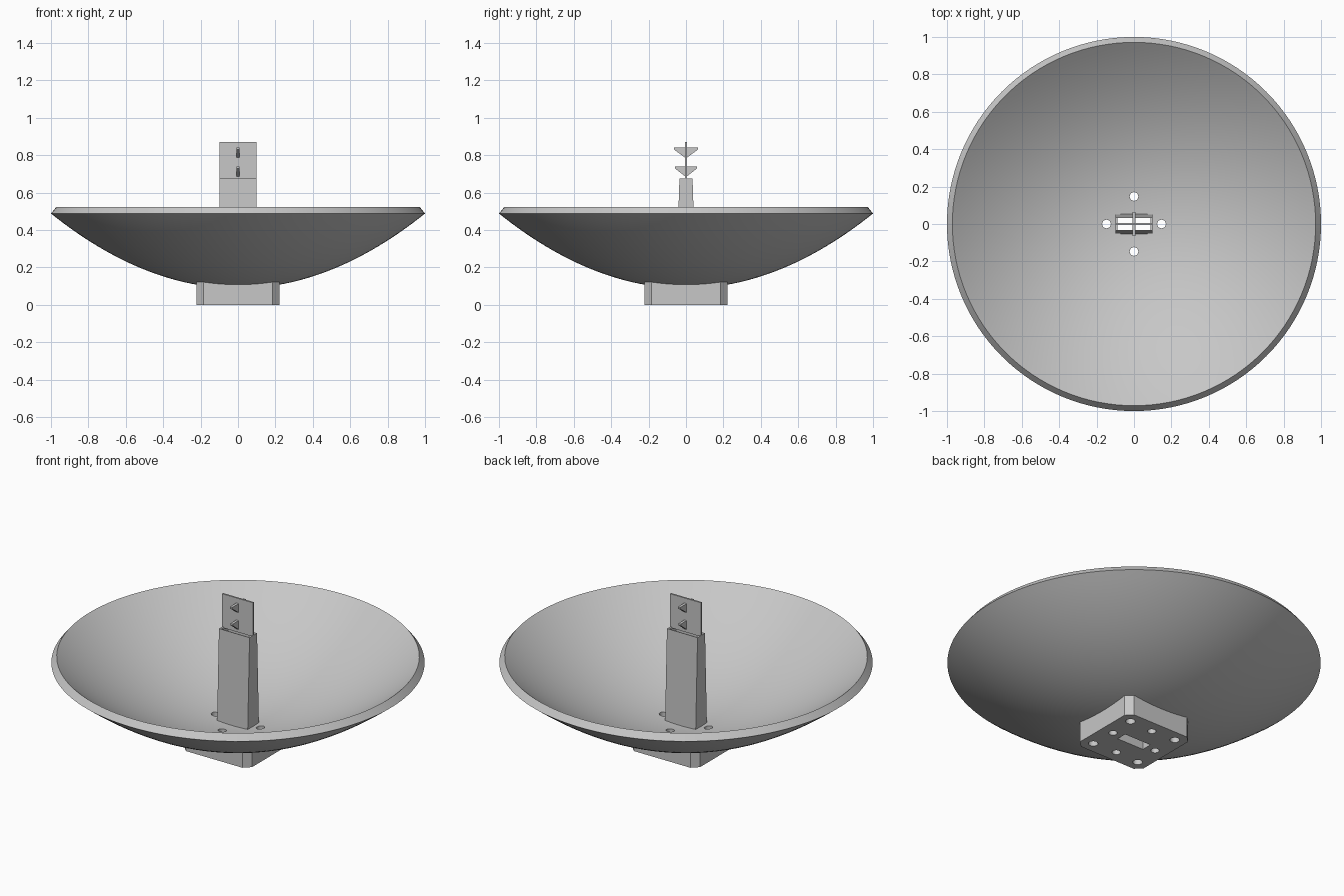
import bpy, bmesh, math
from mathutils import Matrix

if "Cube" in bpy.data.objects:
    bpy.data.objects.remove(bpy.data.objects["Cube"])

GREY = (0.57, 0.57, 0.57, 1)
grey = bpy.data.materials.new("satin_grey")
grey.use_nodes = True
grey.diffuse_color = GREY
grey.node_tree.nodes["Principled BSDF"].inputs["Base Color"].default_value = GREY


def make(name, bm):
    bmesh.ops.remove_doubles(bm, verts=bm.verts, dist=1e-5)
    bmesh.ops.recalc_face_normals(bm, faces=bm.faces)
    mesh = bpy.data.meshes.new(name)
    bm.to_mesh(mesh)
    bm.free()
    mesh.materials.append(grey)
    obj = bpy.data.objects.new(name, mesh)
    bpy.context.scene.collection.objects.link(obj)
    return obj


def prism(name, points, depth):
    """Extrude a closed outline of 3D points along a vector."""
    bm = bmesh.new()
    face = bm.faces.new([bm.verts.new(p) for p in points])
    result = bmesh.ops.extrude_face_region(bm, geom=[face], use_keep_orig=True)
    moved = [v for v in result["geom"] if isinstance(v, bmesh.types.BMVert)]
    bmesh.ops.translate(bm, verts=moved, vec=depth)
    return make(name, bm)


def box(name, hx, hy, z0, z1, top_hy=None):
    bm = bmesh.new()
    bmesh.ops.create_cube(bm, size=2)
    for v in bm.verts:
        top = v.co.z > 0
        v.co.x *= hx
        v.co.y *= top_hy if top and top_hy else hy
        v.co.z = z1 if top else z0
    return make(name, bm)


def drill(name, x, y, radius):
    bm = bmesh.new()
    bmesh.ops.create_cone(bm, cap_ends=True, segments=32, radius1=radius, radius2=radius,
                          depth=0.8, matrix=Matrix.Translation((x, y, 0.1)))
    return make(name, bm)


def cut(obj, cutters):
    for c in cutters:
        mod = obj.modifiers.new("cut", "BOOLEAN")
        mod.operation, mod.solver, mod.object = "DIFFERENCE", "EXACT", c
    bpy.context.view_layer.update()
    graph = bpy.context.evaluated_depsgraph_get()
    mesh = bpy.data.meshes.new_from_object(obj.evaluated_get(graph))
    obj.modifiers.clear()
    obj.data = mesh


# Parabolic dish: outer curve plus its parallel inner curve, turned about z
BOTTOM, CURVE, WALL, RINGS = 0.088, 0.4, 0.046, 28
outer, inner = [], []
for i in range(RINGS + 1):
    r = i / RINGS
    z = BOTTOM + CURVE * r * r
    slope = 2 * CURVE * r
    scale = WALL / math.hypot(slope, 1)
    outer.append((r, 0, z))
    inner.append((r - slope * scale, 0, z + scale))
bm = bmesh.new()
verts = [bm.verts.new(p) for p in outer + inner[::-1]]
edges = [bm.edges.new(pair) for pair in zip(verts, verts[1:])]
bmesh.ops.spin(bm, geom=verts + edges, cent=(0, 0, 0), axis=(0, 0, 1),
               angle=math.tau, steps=128, use_merge=True)
dish = make("dish", bm)

# Square mounting base with chamfered corners
H, C = 0.222, 0.185
base = prism("mounting_base", [(C, -H, 0), (H, -C, 0), (H, C, 0), (C, H, 0),
                               (-C, H, 0), (-H, C, 0), (-H, -C, 0), (-C, -H, 0)], (0, 0, 0.125))

# Tapered hollow feed tube
tube = box("feed_tube", 0.1, 0.053, 0.11, 0.675, 0.035)

# Bore, through holes and corner bolt holes
bore = box("bore_cutter", 0.088, 0.031, -0.2, 0.9)
D = 0.147
through = [drill("hole_cutter", x, y, 0.023) for x, y in ((D, 0), (-D, 0), (0, D), (0, -D))]
corners = [drill("bolt_cutter", x, y, 0.026) for x in (-0.155, 0.155) for y in (-0.155, 0.155)]
cut(dish, [bore] + through)
cut(base, [bore] + through + corners)
cut(tube, [bore])
for helper in [bore] + through + corners:
    bpy.data.objects.remove(helper)

# Thin antenna plate standing on the tube
plate = box("antenna_plate", 0.1, 0.005, 0.67, 0.87)

# Two pairs of triangular fins crossing the plate
fins = []
for label, top, reach in (("lower", 0.74, 0.06), ("upper", 0.84, 0.064)):
    for side, s in (("front", -1), ("back", 1)):
        outline = [(-0.008, 0, top), (-0.008, s * reach, top), (-0.008, s * reach, top - 0.01),
                   (-0.008, s * 0.005, top - 0.053), (-0.008, 0, top - 0.053)]
        fins.append(prism(f"{label}_{side}_fin", outline, (0.016, 0, 0)))

# Smooth the curved surfaces, keep the hard edges
for obj in (dish, base):
    bpy.ops.object.select_all(action="DESELECT")
    obj.select_set(True)
    bpy.context.view_layer.objects.active = obj
    bpy.ops.object.shade_smooth_by_angle(angle=math.radians(25))
